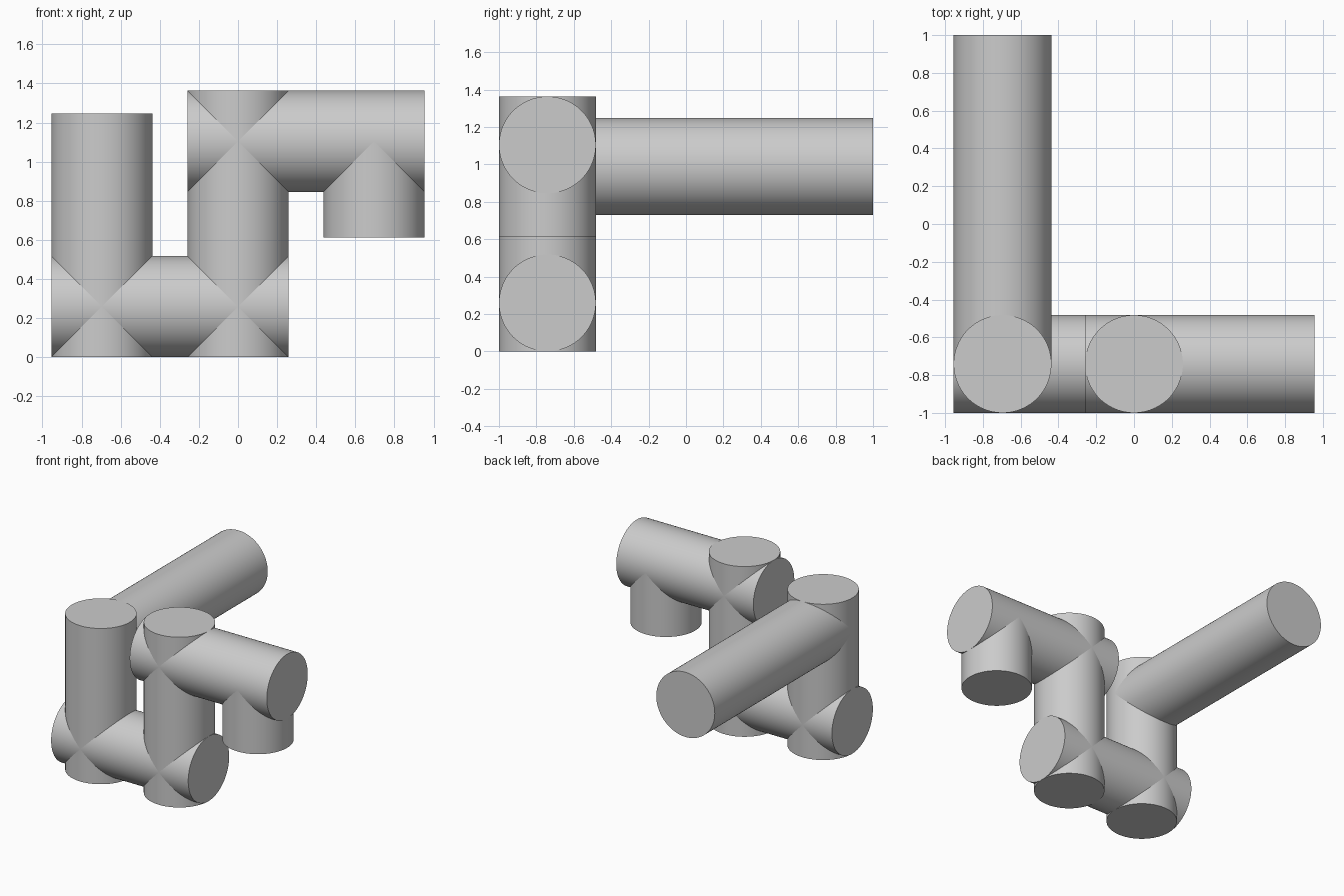
import bpy
import math
from mathutils import Vector

cube = bpy.data.objects.get("Cube")
if cube:
    bpy.data.objects.remove(cube, do_unlink=True)

RADIUS = 0.259
SPACING = 0.696          # distance between neighbouring upright axes
ROW_Y = -1 + RADIUS      # all pipes but the long rod lie in this plane
TOP = 1.363
LEFT_TOP = 1.247

# Single plain grey
grey = bpy.data.materials.new("plain grey")
grey.use_nodes = True
grey.diffuse_color = (0.6, 0.6, 0.6, 1)
grey.node_tree.nodes["Principled BSDF"].inputs["Base Color"].default_value = (0.6, 0.6, 0.6, 1)


def pipe(name, start, end):
    """Solid round bar running from start to end."""
    start, end = Vector(start), Vector(end)
    axis = end - start
    bpy.ops.mesh.primitive_cylinder_add(
        vertices=96, radius=RADIUS, depth=axis.length,
        location=(start + end) / 2,
        rotation=axis.to_track_quat('Z', 'Y').to_euler())
    obj = bpy.context.object
    obj.name = name
    obj.data.materials.append(grey)
    bpy.ops.object.shade_smooth_by_angle(angle=math.radians(30))
    return obj


low_z = RADIUS
high_z = TOP - RADIUS
rod_z = LEFT_TOP - RADIUS
outer = SPACING + RADIUS

# Uprights
pipe("outer_upright", (-SPACING, ROW_Y, 0), (-SPACING, ROW_Y, LEFT_TOP))
pipe("middle_upright", (0, ROW_Y, 0), (0, ROW_Y, TOP))
pipe("hanging_stub", (SPACING, ROW_Y, 0.613), (SPACING, ROW_Y, high_z))

# Cross bars
pipe("lower_crossbar", (-outer, ROW_Y, low_z), (RADIUS, ROW_Y, low_z))
pipe("upper_crossbar", (-RADIUS, ROW_Y, high_z), (outer, ROW_Y, high_z))

# Long rod reaching backwards from the outer upright
pipe("long_rear_rod", (-SPACING, ROW_Y, rod_z), (-SPACING, 1, rod_z))
